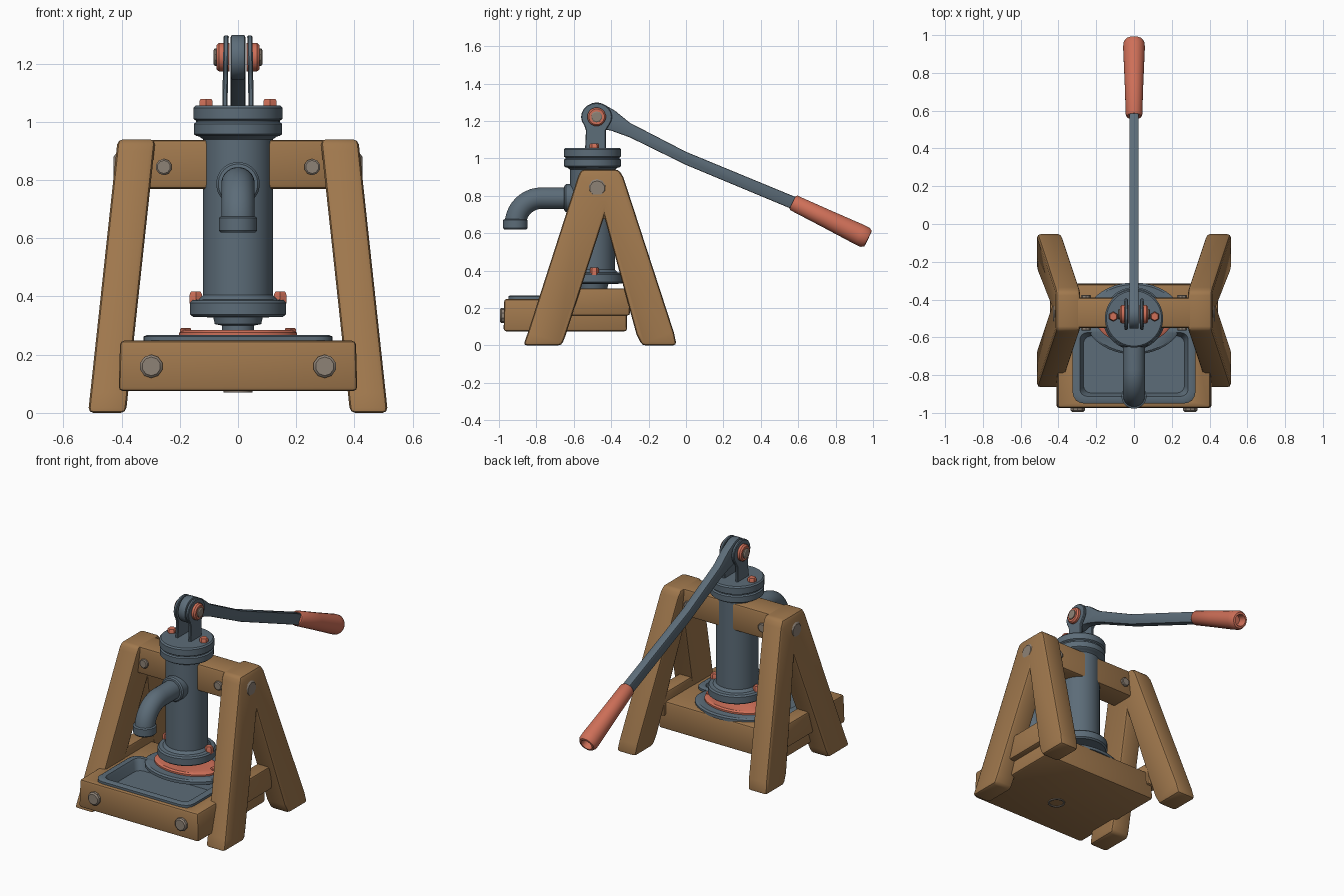
import bpy, bmesh, math
from mathutils import Vector

if "Cube" in bpy.data.objects:
    bpy.data.objects.remove(bpy.data.objects["Cube"])


def material(name, rgb):
    m = bpy.data.materials.new(name)
    m.diffuse_color = (*rgb, 1)
    m.use_nodes = True
    m.node_tree.nodes["Principled BSDF"].inputs["Base Color"].default_value = m.diffuse_color
    return m


WOOD = material("brown wood", (0.35, 0.187, 0.074))
STEEL = material("blue grey iron", (0.107, 0.15, 0.188))
RED = material("faded red paint", (0.62, 0.16, 0.098))
TAUPE = material("taupe bolts", (0.27, 0.223, 0.181))


def loft(name, rings, mat, bevel=0.0, seg=2, angle=35):
    """Join rings of points into a capped, optionally bevelled solid."""
    bm = bmesh.new()
    vs = [[bm.verts.new(p) for p in ring] for ring in rings]
    n = len(rings[0])
    for a, b in zip(vs, vs[1:]):
        for i in range(n):
            j = (i + 1) % n
            bm.faces.new((a[i], a[j], b[j], b[i]))
    bm.faces.new(vs[0])
    bm.faces.new(vs[-1])
    bmesh.ops.recalc_face_normals(bm, faces=bm.faces)
    if bevel:
        edges = [e for e in bm.edges if e.calc_face_angle(0) > math.radians(angle)]
        bmesh.ops.bevel(bm, geom=edges, offset=bevel, segments=seg,
                        profile=0.5, affect='EDGES', clamp_overlap=True)
    me = bpy.data.meshes.new(name)
    bm.to_mesh(me)
    bm.free()
    me.materials.append(mat)
    ob = bpy.data.objects.new(name, me)
    bpy.context.collection.objects.link(ob)
    bpy.ops.object.select_all(action='DESELECT')
    ob.select_set(True)
    bpy.context.view_layer.objects.active = ob
    bpy.ops.object.shade_smooth_by_angle(angle=math.radians(35))
    return ob


def circle(c, axis, r, n, sx=1.0):
    axis = Vector(axis).normalized()
    u = Vector((1, 0, 0)) if abs(axis.x) < 0.9 else Vector((0, 1, 0))
    v = axis.cross(u)
    c = Vector(c)
    return [c + u * (r * sx * math.cos(2 * math.pi * (i + .5) / n)) +
            v * (r * math.sin(2 * math.pi * (i + .5) / n)) for i in range(n)]


def revolve(name, origin, axis, prof, mat, n=32, sx=1.0, bevel=0.0):
    a = Vector(axis).normalized()
    return loft(name, [circle(Vector(origin) + a * d, a, r, n, sx) for d, r in prof], mat, bevel)


def bolt(name, origin, axis, r, h, mat, n=10):
    return revolve(name, origin, axis, [(-0.01, r), (h * .7, r), (h, r * .8)], mat, n)


def extrude_x(name, prof, x0, x1, mat, bevel=0.0, shear=0.0, seg=2):
    return loft(name, [[(x + shear * z, y, z) for y, z in prof] for x in (x0, x1)], mat, bevel, seg)


def box(name, lo, hi, mat, bevel):
    prof = [(lo[1], lo[2]), (hi[1], lo[2]), (hi[1], hi[2]), (lo[1], hi[2])]
    return extrude_x(name, prof, lo[0], hi[0], mat, bevel)


def rect(x, y0, y1, z, r=0.0, k=5):
    """Rectangle ring, with rounded corners when r is given."""
    if not r:
        return [(-x, y0, z), (x, y0, z), (x, y1, z), (-x, y1, z)]
    pts = []
    for q, (cx, cy) in enumerate([(x - r, y1 - r), (r - x, y1 - r), (r - x, y0 + r), (x - r, y0 + r)]):
        for i in range(k):
            t = math.pi / 2 * (q + i / (k - 1))
            pts.append((cx + r * math.cos(t), cy + r * math.sin(t), z))
    return pts


CY = -0.5       # pump axis
# A-shaped side frames, with braces and bolts
frame = [(-0.87, 0), (-0.665, 0), (-0.645, 0.05), (-0.437, 0.69), (-0.265, 0.06), (-0.235, 0),
         (-0.05, 0), (-0.065, 0.07), (-0.335, 0.9), (-0.36, 0.94), (-0.56, 0.94), (-0.578, 0.9), (-0.845, 0.07)]
for s, side in ((1, "right"), (-1, "left")):
    extrude_x(side + "_leg_frame", frame, s * 0.385, s * 0.515, WOOD, 0.018, -0.108 * s)
    box(side + "_leg_brace", (min(s * .36, s * .445), -0.72, 0.16),
        (max(s * .36, s * .445), -0.3, 0.305), WOOD, 0.012)
    bolt(side + "_frame_bolt", (s * 0.40, -0.475, 0.84), (s, 0, 0), 0.05, 0.028, TAUPE)
    bolt(side + "_beam_bolt", (s * 0.255, -0.55, 0.845), (0, -1, 0), 0.028, 0.015, TAUPE)
    bolt(side + "_beam_nut", (s * 0.255, -0.39, 0.845), (0, 1, 0), 0.028, 0.015, TAUPE)
    bolt(side + "_base_bolt", (s * 0.298, -0.97, 0.16), (0, -1, 0), 0.04, 0.025, TAUPE)
    bolt(side + "_cap_bolt", (s * 0.11, CY + 0.01, 1.055), (0, 0, 1), 0.026, 0.024, RED, 6)
    bolt(side + "_flange_bolt", (s * 0.145, CY + 0.01, 0.385), (0, 0, 1), 0.024, 0.032, RED, 6)
    bolt(side + "_foot_bolt", (s * 0.18, CY + 0.01, 0.28), (0, 0, 1), 0.022, 0.012, RED, 6)

# Cross beam carrying the pump
box("cross_beam", (-0.33, -0.55, 0.77), (0.33, -0.39, 0.938), WOOD, 0.014)

# Wooden base, hollowed for the basin
loft("wooden_base", [rect(.41, -.975, -.315, .075), rect(.405, -.972, -.318, .248),
                     rect(.30, -.93, -.57, .248), rect(.27, -.90, -.60, .115)], WOOD, 0.014)

# Iron basin with rolled rim and sloped sides
loft("basin", [rect(.28, -.91, -.565, .2, .04), rect(.325, -.95, -.545, .245, .06),
               rect(.325, -.95, -.545, .262, .06), rect(.312, -.938, -.557, .268, .05),
               rect(.287, -.913, -.575, .266, .04), rect(.28, -.905, -.58, .25, .04),
               rect(.25, -.88, -.61, .13, .04)], STEEL)
revolve("basin_drain", (0, -0.73, 0.125), (0, 0, 1), [(0, .08), (.01, .08), (.01, .06), (.007, .05)], STEEL, 24)
revolve("drain_outlet", (0, -0.71, 0.08), (0, 0, -1),
        [(0, .052), (.01, .05), (.01, .04), (-.003, .038)], TAUPE, 16)

# Foot plates below the pump
revolve("foot_plate", (0, CY, 0.24), (0, 0, 1), [(0, .19), (.018, .19), (.026, .18)], STEEL, 40, 1.35)
revolve("foot_gasket", (0, CY, 0.262), (0, 0, 1), [(0, .135), (.014, .135), (.022, .125)], RED, 40, 1.5)

# Pump barrel with flanges and cap
revolve("pump_barrel", (0, CY, 0), (0, 0, 1), [
    (.26, .055), (.30, .055), (.305, .08), (.328, .085), (.33, .155), (.338, .165), (.378, .165),
    (.387, .157), (.39, .135), (.405, .12), (.94, .12), (.95, .135), (.952, .145), (.958, .152),
    (.993, .152), (.999, .144), (1.004, .144), (1.01, .154), (1.048, .154), (1.056, .146)], STEEL, 40)

# Spout: straight pipe, elbow and collars
R, SZ, SY = 0.14, 0.787, -0.912
path = [(Vector((0, -0.55, SZ)), Vector((0, -1, 0)))]
for i in range(11):
    t = math.pi / 2 * i / 10
    path.append((Vector((0, SY + R - R * math.sin(t), SZ - R + R * math.cos(t))),
                 Vector((0, -math.cos(t), -math.sin(t)))))
loft("spout", [circle(p, d, 0.058, 24) for p, d in path], STEEL)
revolve("spout_collar", (0, -0.59, SZ), (0, -1, 0),
        [(0, .075), (.052, .075), (.06, .068), (.062, .058)], STEEL, 28)
revolve("spout_mouth", (0, SY, 0.675), (0, 0, -1),
        [(0, .058), (.005, .066), (.048, .066), (.055, .06), (.055, .048), (.01, .045)], STEEL, 28)

# Lever: pivot head running into a tapered arm
PY, PZ = -0.478, 1.222
head = [(PY + .077 * math.cos(math.radians(a)), PZ + .077 * math.sin(math.radians(a)))
        for a in range(60, 301, 16)]
arm = [(-0.40, 1.148), (-0.30, 1.112), (0.0, 0.965), (0.60, 0.715),
       (0.63, 0.775), (0.0, 1.035), (-0.30, 1.19), (-0.38, 1.255)]
extrude_x("pump_lever", head + arm, -0.025, 0.025, STEEL, 0.007)

# Clevis plates and pivot bolt
plate = [(PY + .083 * math.cos(math.radians(a)), PZ + .075 * math.sin(math.radians(a)))
         for a in range(-36, 217, 18)] + [(-0.535, 1.15), (-0.54, 1.04), (-0.428, 1.04), (-0.428, 1.15)]
for s, side in ((1, "right"), (-1, "left")):
    extrude_x(side + "_clevis", plate, s * 0.055, s * 0.073, STEEL, 0.004, -0.018 * s, 1)
    revolve(side + "_pivot_washer", (s * 0.03, PY, PZ), (s, 0, 0),
            [(0, .05), (.035, .05), (.044, .042)], RED, 16)
    bolt(side + "_pivot_bolt", (s * 0.07, PY, PZ), (s, 0, 0), 0.03, 0.014, TAUPE, 10)

# Red grip with a hollow end
revolve("lever_grip", (0, 0.57, 0.765), (0, 0.9, -0.435), [
    (0, .038), (.008, .044), (.2, .05), (.40, .058), (.43, .057), (.447, .048),
    (.449, .036), (.44, .032), (.40, .028)], RED, 20)
